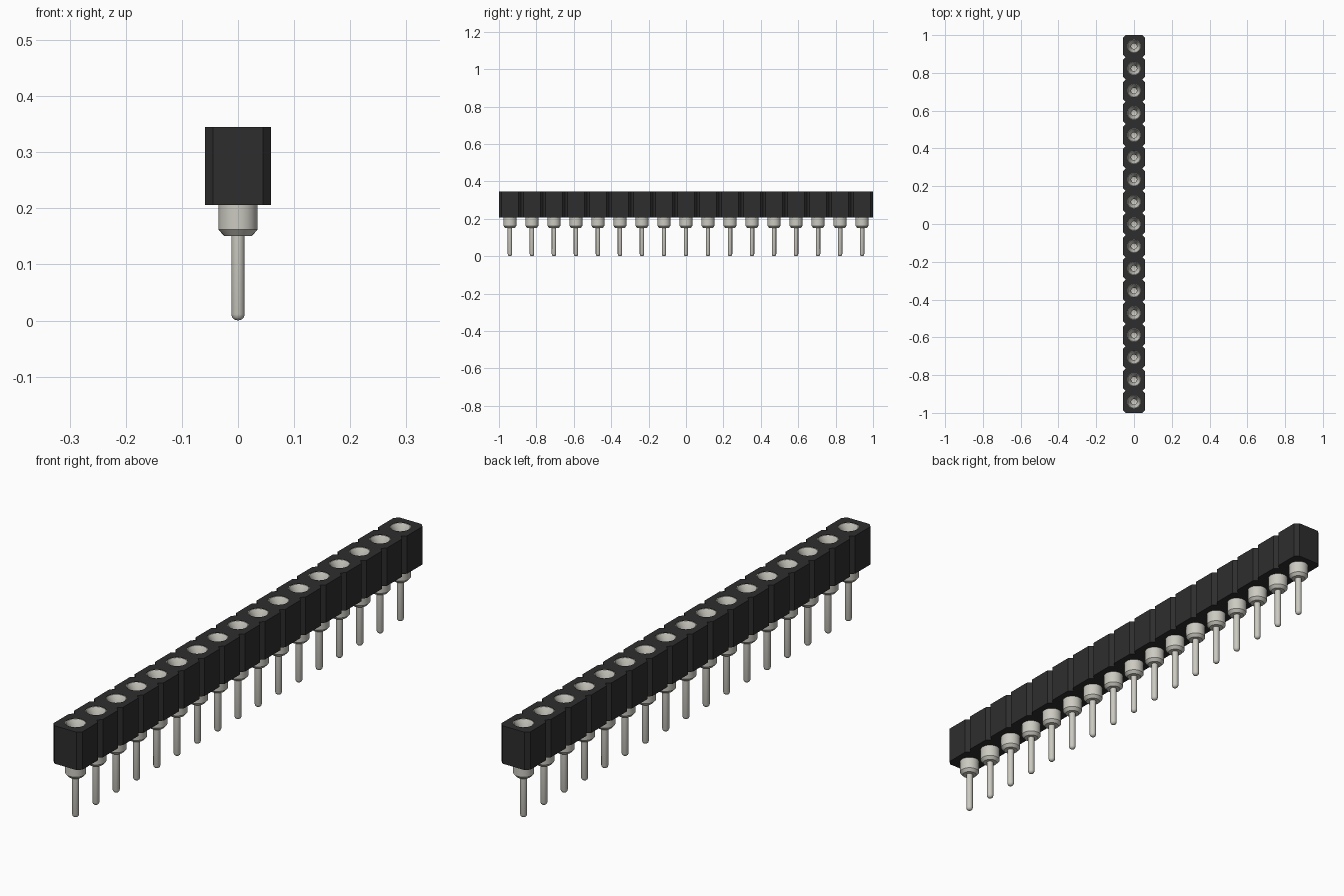
import bpy, bmesh, math

cube = bpy.data.objects.get("Cube")
if cube:
    bpy.data.objects.remove(cube, do_unlink=True)

COUNT = 17
PITCH = 2 / COUNT
HALF = PITCH / 2
CHAMFER = 0.0145
BORE = 0.035
BOTTOM, TOP = 0.206, 0.345
SIDES = 24
centres = [(i - (COUNT - 1) / 2) * PITCH for i in range(COUNT)]


def material(name, color, roughness):
    m = bpy.data.materials.new(name)
    m.use_nodes = True
    m.diffuse_color = color
    bsdf = m.node_tree.nodes["Principled BSDF"]
    bsdf.inputs["Base Color"].default_value = color
    bsdf.inputs["Roughness"].default_value = roughness
    return m


black = material("black plastic", (0.027, 0.027, 0.027, 1), 0.6)
metal = material("pale metal", (0.6, 0.59, 0.53, 1), 0.5)


def add_loop(curve, points):
    spline = curve.splines.new("POLY")
    spline.points.add(len(points) - 1)
    for p, (x, y) in zip(spline.points, points):
        p.co = (x, y, 0, 1)
    spline.use_cyclic_u = True


# Housing: notched outline with round bores, extruded upwards
curve = bpy.data.curves.new("housing_outline", "CURVE")
curve.dimensions = "2D"
curve.fill_mode = "BOTH"
curve.extrude = (TOP - BOTTOM) / 2
inner = HALF - CHAMFER
right = []
for c in centres:
    right += [(inner, c - HALF), (HALF, c - inner), (HALF, c + inner)]
right.append((inner, centres[-1] + HALF))
add_loop(curve, right + [(-x, y) for x, y in reversed(right)])
for c in centres:
    angles = [2 * math.pi * k / SIDES for k in range(SIDES)]
    add_loop(curve, [(BORE * math.cos(a), c + BORE * math.sin(a)) for a in angles])
source = bpy.data.objects.new("housing_source", curve)
bpy.context.collection.objects.link(source)
depsgraph = bpy.context.evaluated_depsgraph_get()
mesh = bpy.data.meshes.new_from_object(source.evaluated_get(depsgraph))
bpy.data.objects.remove(source, do_unlink=True)
bm = bmesh.new()
bm.from_mesh(mesh)
bmesh.ops.remove_doubles(bm, verts=bm.verts, dist=0.0001)
bmesh.ops.recalc_face_normals(bm, faces=bm.faces)
for f in bm.faces:
    f.smooth = False
    f.material_index = 0
bm.to_mesh(mesh)
bm.free()
mesh.materials.clear()
mesh.materials.append(black)
housing = bpy.data.objects.new("housing", mesh)
housing.location.z = (TOP + BOTTOM) / 2
bpy.context.collection.objects.link(housing)

# Socket pin: lathed profile from rounded tip, over the collar, into the funnel
profile = [(0, 0), (0.006, 0.0015), (0.010, 0.005), (0.012, 0.011),
           (0.012, 0.151), (0.025, 0.151), (BORE, 0.162), (BORE, TOP - 0.001),
           (0.033, TOP - 0.001), (0.015, 0.310), (0.015, 0.235), (0, 0.230)]
bm = bmesh.new()
verts = [bm.verts.new((r, 0, z)) for r, z in profile]
edges = [bm.edges.new(pair) for pair in zip(verts, verts[1:])]
bmesh.ops.spin(bm, geom=verts + edges, cent=(0, 0, 0), axis=(0, 0, 1),
               angle=2 * math.pi, steps=SIDES)
bmesh.ops.remove_doubles(bm, verts=bm.verts, dist=0.0001)
bmesh.ops.recalc_face_normals(bm, faces=bm.faces)
pin_mesh = bpy.data.meshes.new("socket_pin")
bm.to_mesh(pin_mesh)
bm.free()
pin_mesh.materials.append(metal)

# Row of identical pins
for i, c in enumerate(centres):
    pin = bpy.data.objects.new(f"socket_pin_{i + 1}", pin_mesh)
    pin.location.y = c
    bpy.context.collection.objects.link(pin)
bpy.ops.object.select_all(action="DESELECT")
pin.select_set(True)
bpy.context.view_layer.objects.active = pin
bpy.ops.object.shade_smooth_by_angle(angle=math.radians(35))
